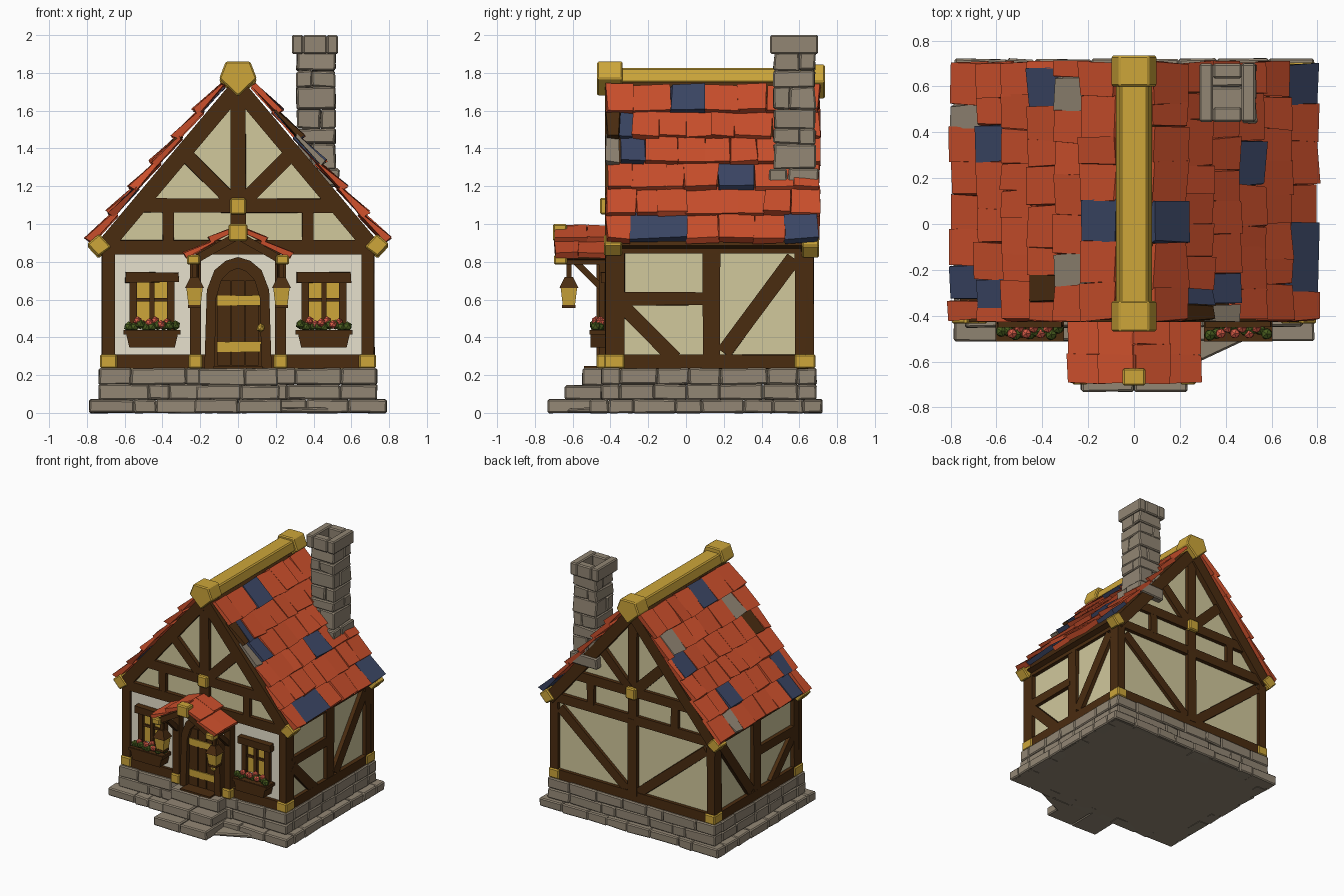
import bpy, bmesh, math, random
from mathutils import Vector, Matrix

random.seed(4)
if "Cube" in bpy.data.objects:
    bpy.data.objects.remove(bpy.data.objects["Cube"])


def material(name, *rgb):
    lin = [((c / 255 + 0.055) / 1.055) ** 2.4 for c in rgb] + [1]
    m = bpy.data.materials.new(name)
    m.use_nodes = True
    m.diffuse_color = lin
    bsdf = m.node_tree.nodes["Principled BSDF"]
    bsdf.inputs["Base Color"].default_value = lin
    bsdf.inputs["Roughness"].default_value = 0.9
    return m


stone = material("grey stone", 146, 134, 116)
wood = material("dark wood", 74, 44, 16)
gold = material("warm gold", 205, 166, 58)
tan = material("tan plaster", 209, 200, 156)
cream = material("cream plaster", 234, 228, 208)
red = material("red tile", 205, 80, 44)
blue = material("blue tile", 60, 71, 102)
green = material("leaf green", 72, 92, 30)
coral = material("coral petal", 218, 92, 72)


class Part:
    """Collects solids of one colour into a single object."""

    def __init__(self, name, mat, bevel=0):
        self.name, self.mat, self.bevel, self.bm = name, mat, bevel, bmesh.new()

    def loft(self, ring_a, ring_b, jitter=0):
        def shake(p):
            return Vector(p) + Vector([random.uniform(-jitter, jitter) for _ in p])
        a = [self.bm.verts.new(shake(p)) for p in ring_a]
        b = [self.bm.verts.new(shake(p)) for p in ring_b]
        self.bm.faces.new(a)
        self.bm.faces.new(b[::-1])
        for i in range(len(a)):
            j = (i + 1) % len(a)
            self.bm.faces.new((a[i], b[i], b[j], a[j]))

    def box(self, x0, x1, y0, y1, z0, z1, jitter=0):
        ring = [(x0, y0), (x1, y0), (x1, y1), (x0, y1)]
        self.loft([(x, y, z0) for x, y in ring], [(x, y, z1) for x, y in ring], jitter)

    def prism(self, profile, y0, y1, jitter=0):
        self.loft([(x, y0, z) for x, z in profile], [(x, y1, z) for x, z in profile], jitter)

    def beam(self, wall, u0, v0, u1, v1, width, depth=0.03):
        a, b = Vector((u0, v0)), Vector((u1, v1))
        side = (b - a).normalized().orthogonal() * width / 2
        ring = [a + side, b + side, b - side, a - side]
        self.loft([wall(p.x, p.y, -0.01) for p in ring], [wall(p.x, p.y, depth) for p in ring], 0.003)

    def cone(self, x, y, z0, z1, r0, r1, sides=4):
        turn = Matrix.Rotation(math.pi / sides, 4, "Z")
        bmesh.ops.create_cone(self.bm, cap_ends=True, segments=sides, radius1=r0, radius2=r1,
                              depth=z1 - z0, matrix=Matrix.Translation((x, y, (z0 + z1) / 2)) @ turn)

    def blob(self, x, y, z, r):
        bmesh.ops.create_icosphere(self.bm, subdivisions=1, radius=r, matrix=Matrix.Translation((x, y, z)))

    def finish(self):
        bmesh.ops.recalc_face_normals(self.bm, faces=self.bm.faces)
        mesh = bpy.data.meshes.new(self.name)
        self.bm.to_mesh(mesh)
        self.bm.free()
        mesh.materials.append(self.mat)
        obj = bpy.data.objects.new(self.name, mesh)
        bpy.context.collection.objects.link(obj)
        if self.bevel:
            mod = obj.modifiers.new("Bevel", "BEVEL")
            mod.width, mod.segments = self.bevel, 1


def spans(start, end, size):
    """Split a length into pieces of uneven width."""
    n = max(1, round((end - start) / size))
    cuts = [start + (end - start) * (i + (random.uniform(-0.25, 0.25) if 0 < i < n else 0)) / n
            for i in range(n + 1)]
    return list(zip(cuts, cuts[1:]))


# Stone foundation: rings of uneven blocks round a core
base = Part("foundation", stone, 0.008)
for half, y0, y1, z0, z1 in ((0.785, -0.51, 0.72, 0, 0.07),
                             (0.735, -0.45, 0.69, 0.07, 0.15), (0.735, -0.45, 0.69, 0.15, 0.235)):
    base.box(0.015 - half, half - 0.015, y0 + 0.015, y1 - 0.015, z0, z1 - 0.004)
    for a, b in spans(-half, half, 0.2):
        base.box(a, b, y0, y0 + 0.1, z0, z1, 0.004)
        base.box(a, b, y1 - 0.1, y1, z0, z1, 0.004)
    for a, b in spans(y0 + 0.1, y1 - 0.1, 0.18):
        for s in (-1, 1):
            base.box(*sorted((s * half, s * (half - 0.1))), a, b, z0, z1, 0.004)
base.finish()

# Front steps
steps = Part("front_steps", stone, 0.008)
for y, z0, z1, half in ((-0.73, 0, 0.07, 0.23), (-0.64, 0.07, 0.145, 0.22), (-0.55, 0.145, 0.235, 0.21)):
    for a, b in spans(-half, half, 0.2):
        steps.box(a, b, y, -0.42, z0, z1, 0.004)
steps.loft([(0.2, -0.64, 0), (0.5, -0.5, 0), (0.2, -0.5, 0)],
           [(0.2, -0.64, 0.02), (0.5, -0.5, 0.03), (0.2, -0.5, 0.03)])
steps.finish()

# Plaster body with gables
body = Part("plaster_walls", tan)
body.prism([(-0.69, 0.23), (0.69, 0.23), (0.69, 0.9), (0, 1.72), (-0.69, 0.9)], -0.395, 0.645)
body.finish()
panel = Part("front_cream_panel", cream)
panel.box(-0.66, 0.66, -0.402, -0.394, 0.3, 0.86)
panel.finish()


# Timber framing, drawn in the flat coordinates of each wall
def front(u, v, d): return (u, -0.395 - d, v)
def back(u, v, d): return (u, 0.645 + d, v)
def left(u, v, d): return (0.69 + d, u, v)
def right(u, v, d): return (-0.69 - d, u, v)


frame = Part("timber_frame", wood)
for wall in (front, back):
    frame.beam(wall, -0.7, 0.272, 0.7, 0.272, 0.075)
    frame.beam(wall, -0.7, 0.878, 0.7, 0.878, 0.075)
    frame.beam(wall, -0.54, 1.097, 0.54, 1.097, 0.075)
    frame.beam(wall, 0, 0.88, 0, 1.68, 0.08)
    for s in (-1, 1):
        frame.beam(wall, s * 0.688, 0.235, s * 0.688, 0.9, 0.068)
        frame.beam(wall, s * 0.37, 0.9, s * 0.37, 1.08, 0.06)
        frame.beam(wall, s * 0.03, 1.12, s * 0.29, 1.38, 0.075)
frame.beam(back, 0, 0.28, 0, 0.88, 0.08)
for s in (-1, 1):
    frame.beam(back, s * 0.05, 0.31, s * 0.64, 0.8, 0.07, 0.026)
for wall in (left, right):
    frame.beam(wall, -0.42, 0.272, 0.67, 0.272, 0.075)
    frame.beam(wall, -0.42, 0.88, 0.67, 0.88, 0.07)
    frame.beam(wall, -0.375, 0.235, -0.375, 0.9, 0.1)
    frame.beam(wall, 0.625, 0.235, 0.625, 0.9, 0.095)
    frame.beam(wall, 0.135, 0.28, 0.135, 0.88, 0.09)
    frame.beam(wall, -0.35, 0.605, 0.11, 0.605, 0.07)
    frame.beam(wall, -0.34, 0.57, -0.06, 0.29, 0.075)
    frame.beam(wall, 0.2, 0.32, 0.57, 0.82, 0.08)
frame.finish()

# Sloped gable boards and the roof deck between them
rakes = Part("gable_boards", wood)
chevron = [(-0.76, 0.885), (0, 1.79), (0.76, 0.885), (0.69, 0.833), (0, 1.655), (-0.69, 0.833)]
rakes.prism(chevron, -0.428, -0.35)
rakes.prism(chevron, 0.61, 0.69)
rakes.prism(chevron[:3] + [(0.72, 0.87), (0, 1.72), (-0.72, 0.87)], -0.36, 0.62)
rakes.finish()

# Gold corner fittings and ridge
trim = Part("gold_fittings", gold, 0.008)
for s in (-1, 1):
    for y0, y1, yf in ((-0.435, -0.34, 0), (0.615, 0.705, -0.01)):
        c = 0.888 + yf
        trim.prism([(s * 0.67, c - 0.01), (s * 0.735, c + 0.06), (s * 0.8, c + 0.005), (s * 0.74, c - 0.06)],
                   y0, y1)
    for y0, y1 in ((-0.435, -0.325), (0.575, 0.685)):
        trim.box(*sorted((s * 0.64, s * 0.73)), y0, y1, 0.235, 0.31)
    trim.box(s * 0.225 - 0.038, s * 0.225 + 0.038, -0.475, -0.4, 0.235, 0.31)
    trim.box(s * 0.235 - 0.035, s * 0.235 + 0.035, -0.7, -0.63, 0.785, 0.835)
for y0, y1 in ((-0.455, -0.4), (0.65, 0.705)):
    trim.box(-0.042, 0.042, y0, y1, 1.05, 1.138)
trim.box(-0.05, 0.05, -0.705, -0.63, 0.91, 1.0)
cap = [(-0.1, 1.77), (-0.065, 1.86), (0.065, 1.86), (0.1, 1.77), (0, 1.675)]
trim.prism(cap, -0.47, -0.335)
trim.prism([(x, z - 0.015) for x, z in cap], 0.6, 0.735)
trim.prism([(-0.08, 1.75), (-0.06, 1.825), (0.06, 1.825), (0.08, 1.75)], -0.36, 0.62)
trim.finish()

# Roof tiles in overlapping rows, with odd replacement tiles
tiles = {m: Part(m.name.replace(" ", "_") + "_roof", m) for m in (red, blue, stone, wood)}


def tile(part, side, y0, y1, x, z, dx, dz, thick, shake):
    n = Vector((dz, dx)).normalized() * thick
    ux, uz = x - dx * 1.12, z + dz * 1.12
    section = [(x, z), (x + n.x, z + n.y), (ux + n.x * 0.3, uz + n.y * 0.3), (ux - n.x * 0.2, uz - n.y * 0.2)]
    part.loft([(side * a, y0, b) for a, b in section], [(side * a, y1, b) for a, b in section], shake)


odd = {(1, 0): [(-0.3, 0.0, blue), (0.52, 0.7, blue)], (1, 2): [(0.17, 0.36, blue)],
       (1, 3): [(-0.42, -0.36, stone), (-0.35, -0.22, blue)],
       (1, 4): [(-0.42, -0.35, wood), (-0.35, -0.28, blue)], (1, 5): [(-0.08, 0.1, blue)],
       (-1, 0): [(-0.33, -0.18, blue), (0.42, 0.52, stone)],
       (-1, 1): [(-0.36, -0.24, blue), (0.27, 0.43, blue)], (-1, 3): [(-0.34, -0.22, wood), (0.51, 0.68, blue)],
       (-1, 4): [(-0.27, -0.13, stone), (0.5, 0.64, stone)], (-1, 5): [(-0.08, 0.1, blue)]}
for side in (-1, 1):
    for row in range(6):
        y, pieces = -0.42, []
        for a, b, mat in odd.get((side, row), []) + [(0.705, 0.705, None)]:
            if a - y > 0.02:
                pieces += [(p, q, red) for p, q in spans(y, a, 0.15)]
            pieces += [(a, b, mat)] if mat else []
            y = b
        for a, b, mat in pieces:
            tile(tiles[mat], side, a, b, 0.775 - 0.114 * row, 0.9 + 0.136 * row, 0.114, 0.136,
                 random.uniform(0.034, 0.046), 0.009)
    # Porch roof
    for row in range(2):
        for a, b in spans(-0.695, -0.4, 0.12):
            tile(tiles[red], side, a, b, 0.275 - 0.135 * row, 0.82 + 0.078 * row, 0.135, 0.078, 0.035, 0.005)
for part in tiles.values():
    part.finish()

# Chimney of alternating split courses, with an open cap
chimney = Part("chimney", stone, 0.008)
courses = spans(1.2, 1.91, 0.1)
for i, (z0, z1) in enumerate(courses):
    x0, x1, y0, y1 = 0.31, 0.515, 0.465, 0.685
    if z1 < 1.4:
        x0, x1, y0, y1 = 0.3, 0.535, 0.44, 0.7
    f = 0.38 if i % 4 < 2 else 0.62
    if i % 2:
        m = x0 + (x1 - x0) * f
        halves = ((x0, m, y0, y1), (m, x1, y0, y1))
    else:
        m = y0 + (y1 - y0) * f
        halves = ((x0, x1, y0, m), (x0, x1, m, y1))
    for h in halves:
        chimney.box(*h, z0, z1, 0.006)
for x0, x1, y0, y1 in ((0.285, 0.345, 0.445, 0.7), (0.47, 0.53, 0.445, 0.7),
                       (0.345, 0.47, 0.445, 0.51), (0.345, 0.47, 0.635, 0.7)):
    chimney.box(x0, x1, y0, y1, 1.9, 2.0)
chimney.finish()

# Porch posts, braces and rafters
porch = Part("porch_timber", wood)
porch.prism([(-0.26, 0.815), (0, 0.965), (0.26, 0.815), (0.23, 0.785), (0, 0.915), (-0.23, 0.785)], -0.68, -0.4)
for s in (-1, 1):
    x = s * 0.225
    porch.box(x - 0.028, x + 0.028, -0.46, -0.39, 0.3, 0.82)
    porch.box(x - 0.03, x + 0.03, -0.66, -0.39, 0.785, 0.83)
    brace = [(-0.43, 0.62), (-0.43, 0.67), (-0.56, 0.8), (-0.61, 0.8)]
    porch.loft([(x - 0.018, y, z) for y, z in brace], [(x + 0.018, y, z) for y, z in brace])
porch.finish()

# Door with pointed arch surround
door = Part("door_and_arch", wood)
half = [(0.178, 0.235), (0.165, 0.65), (0.125, 0.755), (0.065, 0.805)]
outer = half + [(0, 0.825)] + [(-x, z) for x, z in half[::-1]]
inner = [(x * 0.7, 0.235 + (z - 0.235) * 0.9) for x, z in outer]
for i in range(len(outer) - 1):
    door.prism([outer[i], outer[i + 1], inner[i + 1], inner[i]], -0.475, -0.39)
door.prism(inner, -0.44, -0.39)
for x in (-0.075, 0, 0.075):
    door.box(x - 0.034, x + 0.034, -0.448, -0.43, 0.25, 0.7)
door.box(-0.13, 0.13, -0.54, -0.44, 0.235, 0.248)
door.finish()
metal = Part("door_metalwork", gold)
for z in (0.35, 0.595):
    metal.box(-0.11, 0.12, -0.456, -0.44, z - 0.026, z + 0.026, 0.003)
metal.blob(0.12, -0.48, 0.45, 0.024)
metal.finish()

# Hanging lanterns, windows and flower boxes on both sides of the door
for s, label in ((1, "left"), (-1, "right")):
    x = s * 0.23
    glow = Part(label + "_lantern_glass", gold)
    glow.cone(x, -0.62, 0.565, 0.665, 0.045, 0.062)
    glow.finish()
    iron = Part(label + "_lantern_frame", wood)
    iron.cone(x, -0.62, 0.66, 0.72, 0.072, 0.03)
    iron.cone(x, -0.62, 0.72, 0.8, 0.018, 0.018)
    iron.cone(x, -0.62, 0.555, 0.572, 0.05, 0.05)
    iron.finish()

    x = s * 0.455
    glass = Part(label + "_window_panes", gold)
    glass.box(x - 0.09, x + 0.09, -0.412, -0.4, 0.47, 0.7)
    glass.finish()
    window = Part(label + "_window_frame", wood)
    window.box(x - 0.142, x + 0.142, -0.45, -0.39, 0.69, 0.745, 0.004)
    for dx, w in ((-0.1, 0.02), (0, 0.014), (0.1, 0.02)):
        window.box(x + dx - w, x + dx + w, -0.435, -0.39, 0.44, 0.7)
    window.box(x - 0.09, x + 0.09, -0.425, -0.39, 0.59, 0.608)
    window.prism([(x - 0.12, 0.345), (x + 0.12, 0.345), (x + 0.142, 0.44), (x - 0.142, 0.44)], -0.505, -0.39)
    window.box(x - 0.15, x + 0.15, -0.512, -0.39, 0.415, 0.438)
    window.finish()
    leaves, petals = Part(label + "_leaves", green), Part(label + "_flowers", coral)
    for i in range(9):
        dx = (i - 4) * 0.031
        leaves.blob(x + dx, -0.465 + random.uniform(-0.02, 0.02), 0.45 + random.uniform(0, 0.02), 0.027)
        if 1 < i < 8:
            petals.blob(x + dx - 0.015, -0.478 + 0.025 * (i % 2), 0.468 + 0.01 * (i % 3), 0.024)
    leaves.finish()
    petals.finish()
